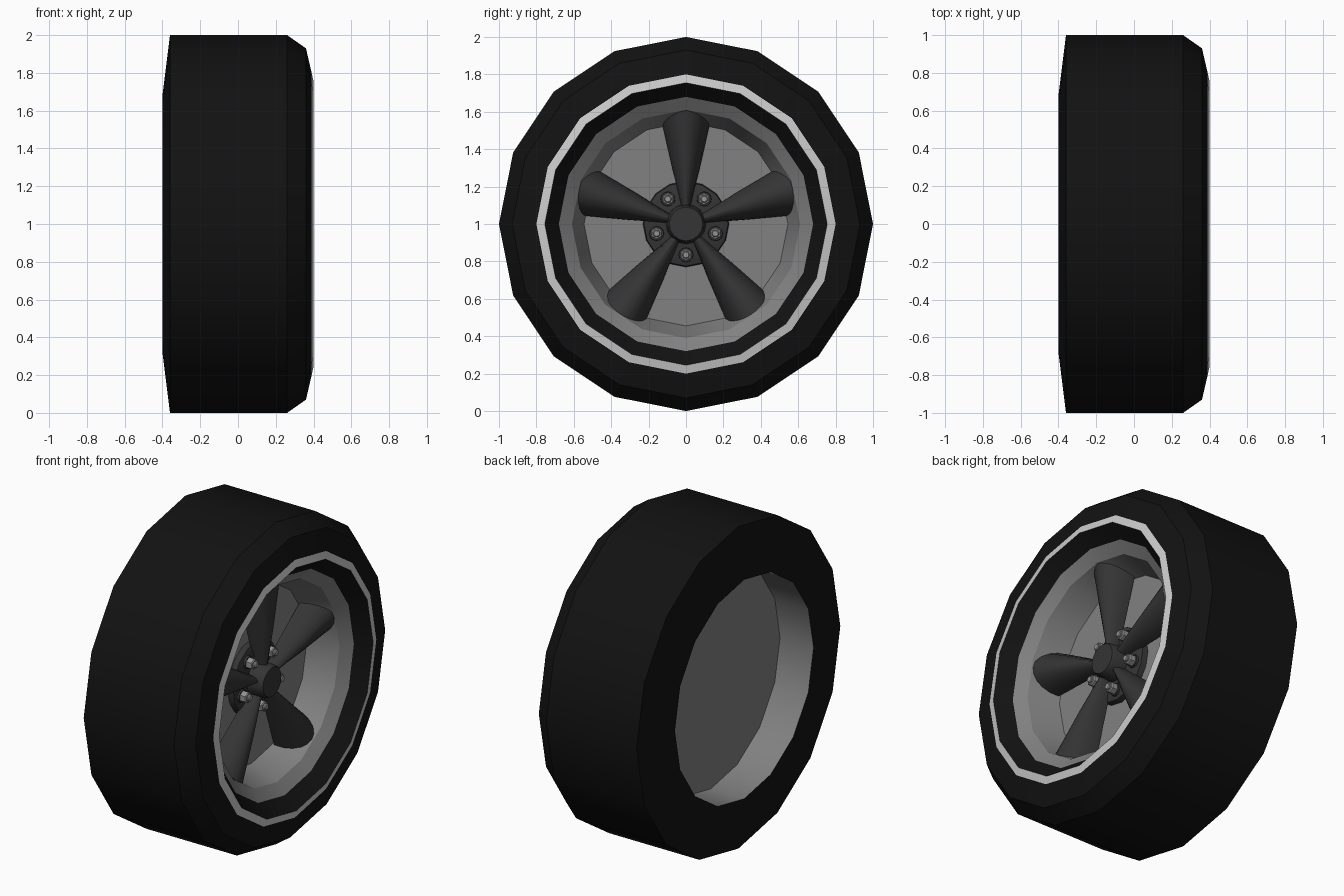
import bpy, bmesh, math

if "Cube" in bpy.data.objects:
    bpy.data.objects.remove(bpy.data.objects["Cube"])

def material(name, v):
    m = bpy.data.materials.new(name)
    m.diffuse_color = (v, v, v, 1)
    m.use_nodes = True
    m.node_tree.nodes["Principled BSDF"].inputs["Base Color"].default_value = m.diffuse_color
    return m

RUBBER = material("rubber_black", 0.006)
WHITE = material("sidewall_white", 0.65)
METAL = material("rim_grey", 0.22)
DARK = material("spoke_dark", 0.035)
NUT = material("nut_grey", 0.3)

def finish(name, bm, mat, recalc=True):
    if recalc:
        bmesh.ops.recalc_face_normals(bm, faces=bm.faces)
    me = bpy.data.meshes.new(name)
    bm.to_mesh(me)
    bm.free()
    ob = bpy.data.objects.new(name, me)
    bpy.context.collection.objects.link(ob)
    me.materials.append(mat)
    bpy.ops.object.select_all(action='DESELECT')
    ob.select_set(True)
    bpy.context.view_layer.objects.active = ob
    bpy.ops.object.shade_smooth_by_angle(angle=math.radians(29))
    return ob

def lathe(name, profile, mat, sides=16, y=0, z=1):
    """Revolve (x, radius) points about an axis along x; profile runs so that
    faces point outward when x increases at the outside."""
    bm = bmesh.new()
    rings = []
    for x, r in profile:
        if r == 0:
            rings.append([bm.verts.new((x, y, z))] * sides)
        else:
            rings.append([bm.verts.new((x, y + r * math.sin(math.tau * k / sides),
                                        z + r * math.cos(math.tau * k / sides)))
                          for k in range(sides)])
    for a, b in zip(rings, rings[1:]):
        for k in range(sides):
            j = (k + 1) % sides
            bm.faces.new(list(dict.fromkeys((a[k], b[k], b[j], a[j]))))
    # open shells have no clear inside, so trust the profile direction
    for f in bm.faces:
        f.normal_flip()
    return finish(name, bm, mat, recalc=profile[0][1] == 0 and profile[-1][1] == 0)

# Tyre, white sidewall band and inner bead
lathe("tyre", [(-.40, .68), (-.36, 1), (.26, 1), (.36, .93), (.39, .80)], RUBBER)
lathe("white_band", [(.39, .80), (.40, .755)], WHITE)
lathe("tyre_bead", [(.40, .755), (.32, .68)], RUBBER)

# Rim: dished front, recessed flat back
lathe("rim", [(.32, .68), (.27, .61), (.09, .545), (.09, 0)], METAL)
lathe("rim_back", [(-.17, 0), (-.17, .68), (-.40, .68)], METAL)

# Hub flange and centre cap
lathe("hub_flange", [(.09, 0), (.09, .23), (.125, .225), (.135, .19), (.135, 0)], DARK)
lathe("hub_cap", [(.10, 0), (.10, .11), (.21, .10), (.235, .09), (.235, 0)], DARK)

# Five arched spokes widening toward the rim
def spoke(i, angle, n=10):
    bm = bmesh.new()
    ca, sa = math.cos(angle), math.sin(angle)
    # radius at edge, extra radius at crest, half width, base x, crest height
    stations = [(.085, 0, .022, .13, .07), (.30, .04, .074, .115, .12), (.54, .08, .128, .10, .165)]
    rows = []
    for r, bulge, w, base, h in stations:
        row = []
        for k in range(n + 1):
            t = math.pi * (k / n - .5)
            rad, lat = r + bulge * math.cos(t), w * math.sin(t)
            row.append(bm.verts.new((base + h * math.cos(t),
                                     rad * ca - lat * sa, 1 + rad * sa + lat * ca)))
        rows.append(row)
    for a, b in zip(rows, rows[1:]):
        for k in range(n + 1):
            j = (k + 1) % (n + 1)
            bm.faces.new((a[k], a[j], b[j], b[k]))
    bm.faces.new(rows[0])
    bm.faces.new(rows[-1])
    finish(f"spoke_{i}", bm, DARK)

for i in range(5):
    a = math.pi / 2 + i * math.tau / 5
    spoke(i + 1, a)
    # Wheel nut opposite each spoke: washer, hex body, round stud
    y, z = .165 * math.cos(a + math.pi), 1 + .165 * math.sin(a + math.pi)
    lathe(f"nut_washer_{i+1}", [(.13, 0), (.13, .04), (.145, .038), (.145, 0)], DARK, 12, y, z)
    lathe(f"wheel_nut_{i+1}", [(.14, 0), (.14, .034), (.18, .034), (.185, .028), (.185, 0)], NUT, 6, y, z)
    lathe(f"stud_{i+1}", [(.17, 0), (.17, .02), (.195, .02), (.20, .015), (.20, 0)], NUT, 10, y, z)
